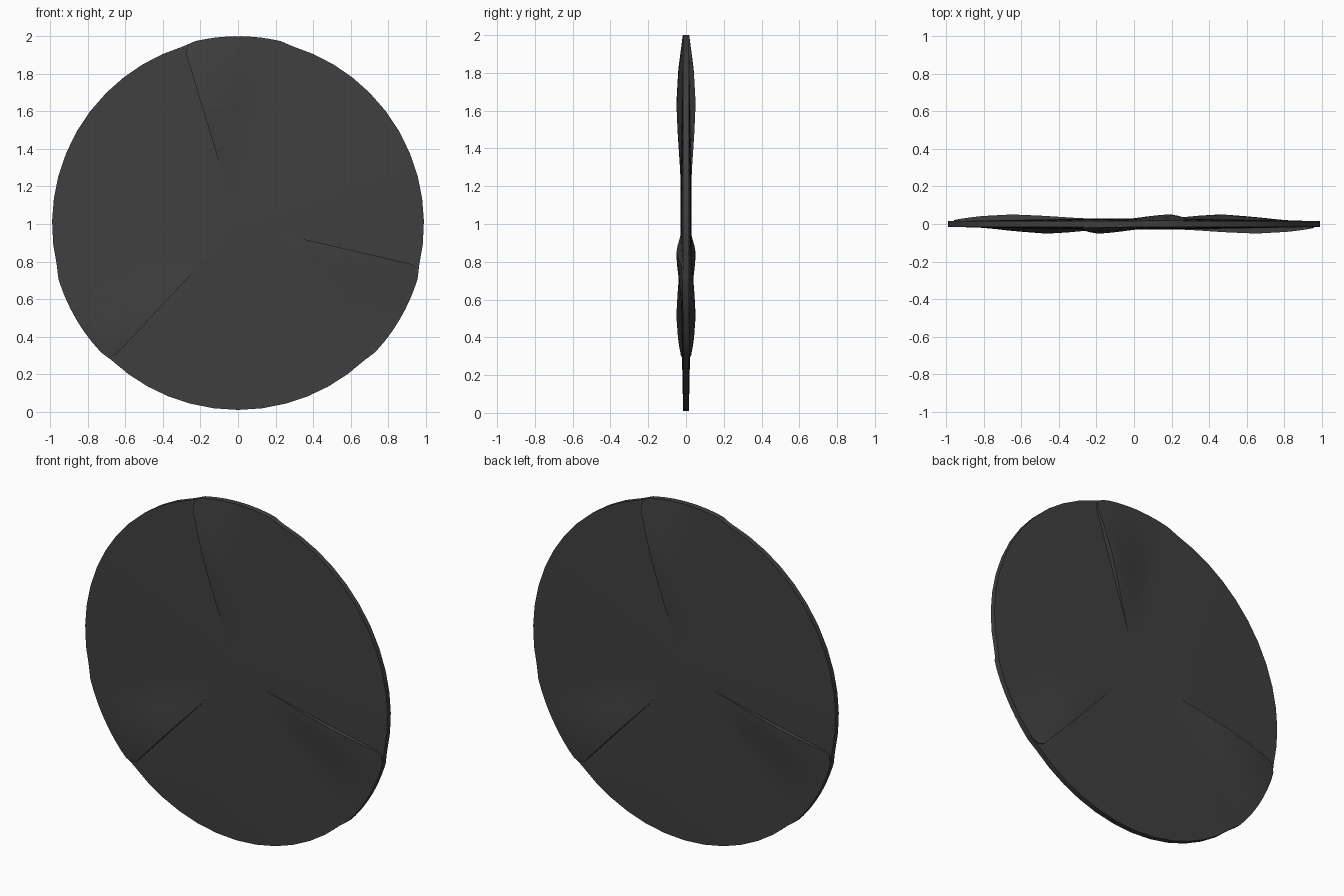
import bpy, bmesh, math

if "Cube" in bpy.data.objects:
    bpy.data.objects.remove(bpy.data.objects["Cube"])

# dark material shared by all blades
mat = bpy.data.materials.new("dark_grey")
mat.diffuse_color = (0.05, 0.05, 0.05, 1)
mat.use_nodes = True
mat.node_tree.nodes["Principled BSDF"].inputs["Base Color"].default_value = mat.diffuse_color

HALF = 77.0                      # half the angle one blade spans
ends = [0, 1, 3, 6, 10, 14, 18, 22, 26, 30, 34, 41, 48, 55, 62, 69.5]
ANGLES = [-HALF + d for d in ends] + [0] + [HALF - d for d in reversed(ends)]
FRACS = [0.0, 0.12, 0.22, 0.3, 0.38, 0.46, 0.54, 0.62, 0.68, 0.74, 0.8, 0.87, 0.93, 0.97, 1.0]
OUTER = [(0, 0.03), (0.25, 0.0285), (0.33, 0.033), (0.5, 0.044), (0.67, 0.051),
         (0.85, 0.041), (0.96, 0.026), (1.01, 0.018)]


def interp(pts, x):
    for (x0, y0), (x1, y1) in zip(pts, pts[1:]):
        if x <= x1:
            return y0 + (y1 - y0) * (x - x0) / (x1 - x0)
    return pts[-1][1]


def thickness(r):
    return 0.03 - 0.015 * r ** 1.5


def edge_fade(d):
    s = max(0.0, 1 - d / 27)
    return s * s * (3 - 2 * s)


def rim_radius(d):
    # rounded corner, slightly larger where blades overlap
    if d < 4:
        return interp([(0, 0.95), (1, 0.98), (3, 0.998), (4, 1.0)], d)
    return 1.0 if d < 32 else 0.99


def make_blade(name, mid_angle):
    bm = bmesh.new()
    front, back = [], []
    for a in ANGLES:
        d = HALF - abs(a)
        ang = math.radians(mid_angle + a)
        side = -1 if a > 0 else 1          # one edge lifts forward, the other backward
        f_col, b_col = [], []
        for f in FRACS:
            r = f * rim_radius(d)
            t = thickness(r)
            lift = max(0, interp(OUTER, r) - t) * edge_fade(d) * side
            x, z = r * math.cos(ang), 1 + r * math.sin(ang)
            f_col.append(bm.verts.new((x, lift - t, z)))
            b_col.append(bm.verts.new((x, lift + t, z)))
        front.append(f_col)
        back.append(b_col)
    n, m = len(ANGLES), len(FRACS)
    for i in range(n - 1):
        for j in range(m - 1):
            for g in (front, back):
                bm.faces.new((g[i][j], g[i + 1][j], g[i + 1][j + 1], g[i][j + 1]))
        bm.faces.new((front[i][-1], front[i + 1][-1], back[i + 1][-1], back[i][-1]))
    for i in (0, n - 1):
        for j in range(m - 1):
            bm.faces.new((front[i][j], front[i][j + 1], back[i][j + 1], back[i][j]))
    bmesh.ops.remove_doubles(bm, verts=bm.verts, dist=1e-5)
    bmesh.ops.recalc_face_normals(bm, faces=bm.faces)
    me = bpy.data.meshes.new(name)
    bm.to_mesh(me)
    bm.free()
    me.materials.append(mat)
    ob = bpy.data.objects.new(name, me)
    bpy.context.collection.objects.link(ob)
    bpy.ops.object.select_all(action='DESELECT')
    ob.select_set(True)
    bpy.context.view_layer.objects.active = ob
    bpy.ops.object.shade_smooth_by_angle(angle=math.radians(30))


# three overlapping blades forming the disc
for k in range(3):
    make_blade(f"blade_{k + 1}", 30 + 120 * k)
